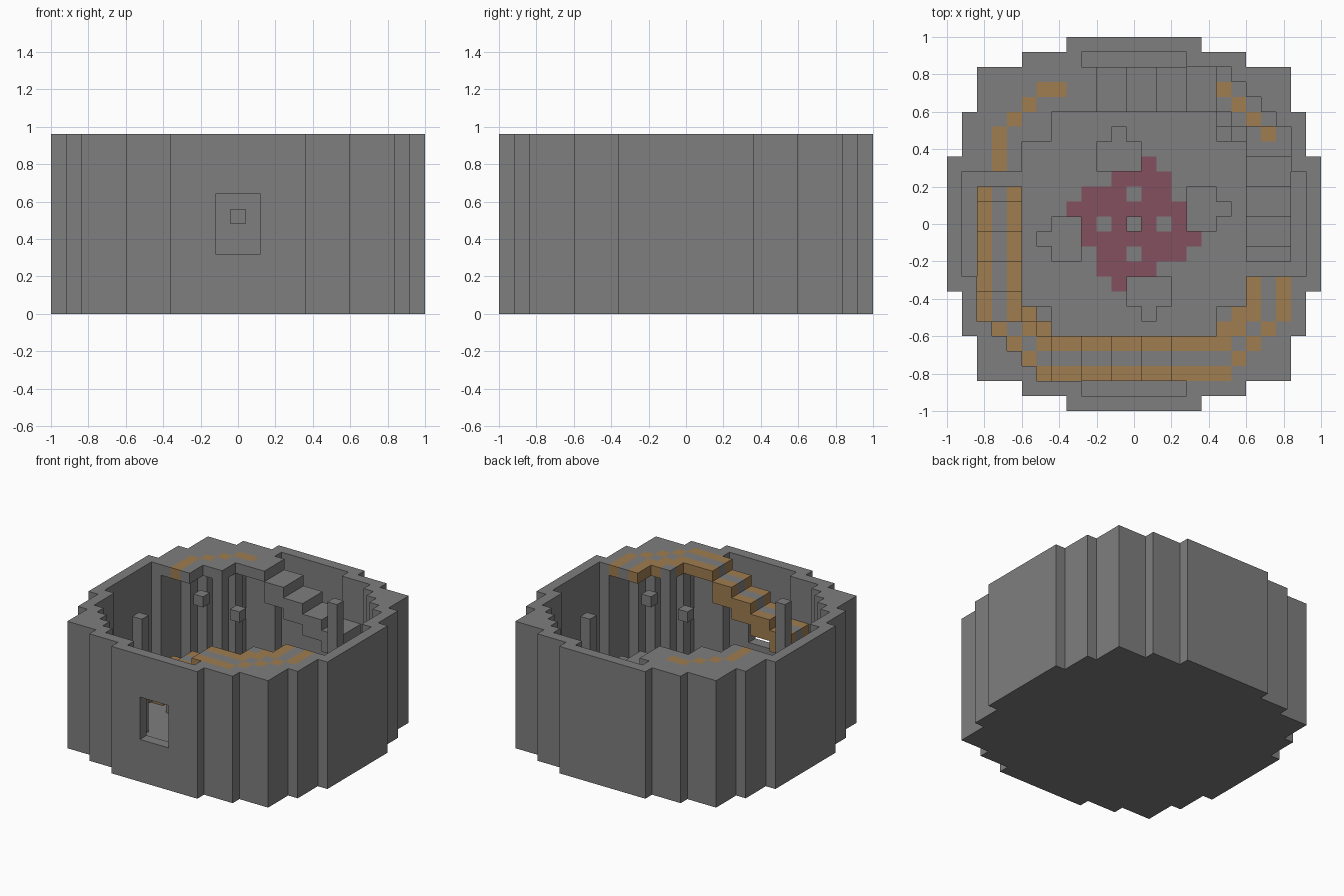
import bpy
import bmesh
from mathutils import Vector

U = 0.08          # edge of one block
LAYERS = 12

cube = bpy.data.objects.get("Cube")
if cube:
    bpy.data.objects.remove(cube)


def material(name, rgb):
    m = bpy.data.materials.new(name)
    m.use_nodes = True
    m.diffuse_color = (*rgb, 1)
    m.node_tree.nodes["Principled BSDF"].inputs["Base Color"].default_value = (*rgb, 1)
    return m


STONE = material("grey stone", (0.21, 0.21, 0.21))
WOOD = material("oak wood", (0.35, 0.205, 0.08))
CARPET = material("dark red carpet", (0.225, 0.08, 0.113))

AXES = [Vector(v) for v in ((1, 0, 0), (-1, 0, 0), (0, 1, 0), (0, -1, 0), (0, 0, 1), (0, 0, -1))]


def blocks(name, cells, mats=(STONE,), pick=lambda c: 0):
    """Join block cells into one shell, keeping only the exposed faces."""
    cells = set(cells)
    bm = bmesh.new()
    for c in cells:
        mid = Vector((c[0], c[1], c[2] + 0.5))
        for n in AXES:
            if (c[0] + int(n.x), c[1] + int(n.y), c[2] + int(n.z)) in cells:
                continue
            a = Vector((n.y, n.z, n.x))
            b = n.cross(a)
            ring = (a + b, b - a, -a - b, a - b)
            f = bm.faces.new([bm.verts.new((mid + (n + r) / 2) * U) for r in ring])
            f.material_index = pick(c)
    bmesh.ops.remove_doubles(bm, verts=bm.verts, dist=0.001)
    bmesh.ops.dissolve_limit(bm, angle_limit=0.01, verts=bm.verts, edges=bm.edges,
                             delimit={'MATERIAL', 'NORMAL'})
    me = bpy.data.meshes.new(name)
    bm.to_mesh(me)
    bm.free()
    for m in mats:
        me.materials.append(m)
    ob = bpy.data.objects.new(name, me)
    bpy.context.collection.objects.link(ob)
    return ob


# Plan of the round tower: half width of each block row
def outer(j):
    j = abs(j)
    return 12 if j <= 4 else 11 if j <= 7 else 10 if j <= 10 else 7 if j == 11 else 4


def inner(j):
    j = abs(j)
    return 11 if j <= 3 else 10 if j <= 6 else 16 - j if j <= 10 else 3 if j == 11 else -1


def in_ring(i, j):
    """Band for stairs and landings between the wall and the open well."""
    if abs(i) > 10 or abs(j) > 10 or abs(i) > inner(j):
        return False
    return max(abs(i), abs(j)) > 7 or min(abs(i), abs(j)) >= 6


span = range(-12, 13)
plan = [(i, j) for i in span for j in span if abs(i) <= outer(j)]
ring = [p for p in plan if in_ring(*p) and (abs(p[0]), abs(p[1])) != (6, 6)]

# Floor and outer wall with the front window
blocks("floor", [(i, j, 0) for i, j in plan])
blocks("outer_wall", [(i, j, k) for i, j in plan if abs(i) > inner(j)
                      for k in range(1, LAYERS)
                      if not (j == -12 and abs(i) <= 1 and 4 <= k <= 7)])


def level(i, j):
    """Layer of the front flight; it falls to -x, then turns towards +y."""
    if j <= -4 and i >= 6 or j <= -8 and i >= 3:
        return 11
    if j <= -8 and i >= -5:
        return 7 + (i + 5) // 2
    if (i, j) in ((-6, -7), (-7, -6)):
        return 5 if j == -7 else 4      # brackets one layer under the treads
    if i <= -6 and j <= -7:
        return 6
    if i <= -6 and j <= 2:
        return 5 - (j + 6) // 2
    return None


def trimmed(c):
    """Wooden inner and outer borders following the round plan."""
    b, a = sorted((abs(c[0]), abs(c[1])))
    return int(b <= 6 and a in (7, 8, 10) or (b, a) in ((7, 7), (8, 8), (7, 9)))


def inlaid(c):
    """Wooden line along the middle of the path."""
    i, j, k = c
    return int(abs(i) + abs(j) == 15 and min(abs(i), abs(j)) >= 6
               or i == -9 and 4 <= j <= 6 or j == 9 and -6 <= i <= -5)


# Two flights, half a turn apart, each with its upper landing
for name, s, pick in (("front", 1, trimmed), ("back", -1, inlaid)):
    flight = [(i * s, j * s, level(i, j)) for i, j in ring if level(i, j) is not None]
    blocks(name + "_landing", [c for c in flight if c[2] == 11], (STONE, WOOD), pick)
    blocks(name + "_stairs", [(i, j, n) for i, j, k in flight if k < 11
                              for n in (k - 1, k) if n > 0], (STONE, WOOD), pick)

# Corner pillars, landing posts and lanterns
for x, y, name in ((-6, -6, "front_right"), (6, -6, "front_left"),
                   (-6, 6, "back_right"), (6, 6, "back_left")):
    blocks(name + "_pillar", [(x, y, k) for k in range(1, LAYERS)])
for s, name in ((1, "back"), (-1, "front")):
    blocks(name + "_landing_post", [(-6 * s, 8 * s, k) for k in range(1, 11)])
    blocks(name + "_lantern", [(-8 * s, 6 * s, 8)])
blocks("lower_hanging_lantern", [(0, 0, 6)])
blocks("upper_hanging_lantern", [(0, 0, 11)])

# Four seats around the carpet, each a quarter turn from the last
seat = [(i, j) for i in (-2, -1, 0) for j in (4, 5)] + [(-1, 6)]
for side in ("back", "right", "front", "left"):
    blocks(side + "_seat", [(i, j, 1) for i, j in seat])
    seat = [(-j, i) for i, j in seat]

# Thin carpet with a ragged edge and four holes
rows = {4: (1, 1), 3: (-1, 2), 2: (-3, 2), 1: (-4, 3), 0: (-3, 3)}
rows.update({-j: (-b, -a) for j, (a, b) in list(rows.items()) if j})
holes = {(2, 0), (-2, 0), (0, 2), (0, -2)}
carpet = blocks("carpet", [(i, j, 0) for j, (a, b) in rows.items()
                           for i in range(a, b + 1) if (i, j) not in holes], (CARPET,))
carpet.scale.z = 0.05
carpet.location.z = U
